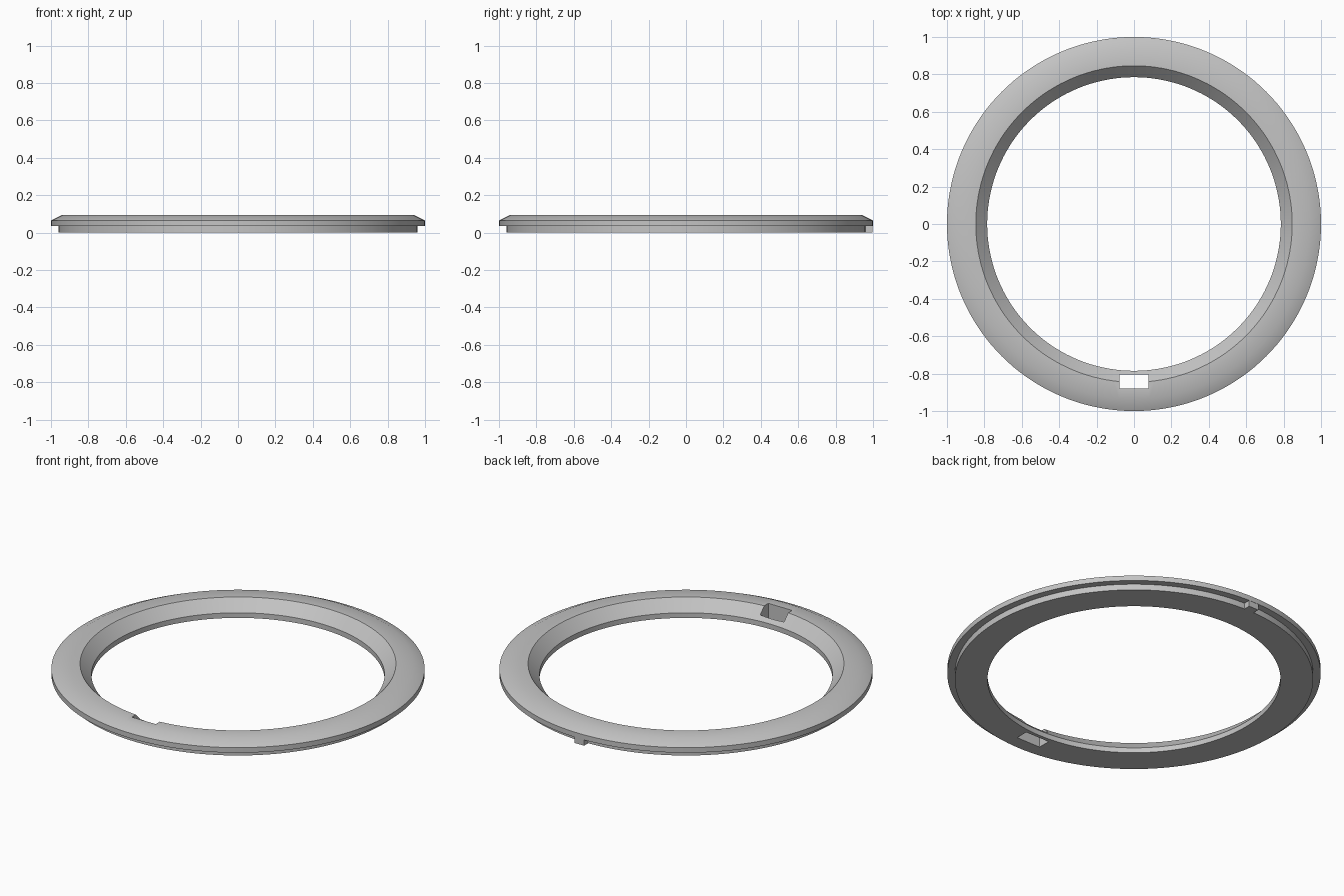
import bpy, bmesh, math

cube = bpy.data.objects.get("Cube")
if cube:
    bpy.data.objects.remove(cube, do_unlink=True)

# Single grey material
grey = bpy.data.materials.new("plain_grey")
grey.use_nodes = True
colour = (0.55, 0.55, 0.55, 1)
grey.diffuse_color = colour
grey.node_tree.nodes["Principled BSDF"].inputs["Base Color"].default_value = colour


def add_object(name, bm):
    bmesh.ops.recalc_face_normals(bm, faces=bm.faces)
    mesh = bpy.data.meshes.new(name)
    bm.to_mesh(mesh)
    bm.free()
    mesh.materials.append(grey)
    obj = bpy.data.objects.new(name, mesh)
    bpy.context.collection.objects.link(obj)
    return obj


def box(name, low, high):
    bm = bmesh.new()
    bmesh.ops.create_cube(bm, size=1)
    for v in bm.verts:
        v.co = [(a + b) / 2 + c * (b - a) for a, b, c in zip(low, high, v.co)]
    return add_object(name, bm)


def revolve(name, profile, segments):
    bm = bmesh.new()
    rings = []
    for i in range(segments):
        a = 2 * math.pi * i / segments
        rings.append([bm.verts.new((r * math.cos(a), r * math.sin(a), z)) for r, z in profile])
    n = len(profile)
    for i in range(segments):
        here, there = rings[i], rings[(i + 1) % segments]
        for j in range(n):
            k = (j + 1) % n
            bm.faces.new((here[j], there[j], there[k], here[k]))
    return add_object(name, bm)


# Ring body: stepped base, chamfered rim, flat crown, sloped inner wall
profile = [(0.785, 0), (0.96, 0), (0.96, 0.035), (1, 0.035), (1, 0.065),
           (0.938, 0.095), (0.846, 0.095), (0.785, 0.03)]
ring = revolve("ring_body", profile, 144)

# Rectangular slot through the front
cutter = box("slot_cutter", (-0.078, -0.88, -0.1), (0.078, -0.805, 0.2))
cutter.hide_render = True
cut = ring.modifiers.new("slot", "BOOLEAN")
cut.operation = "DIFFERENCE"
cut.solver = "EXACT"
cut.object = cutter
bpy.ops.object.select_all(action="DESELECT")
bpy.context.view_layer.objects.active = ring
ring.select_set(True)
bpy.ops.object.modifier_apply(modifier=cut.name)
bpy.data.objects.remove(cutter, do_unlink=True)
bpy.ops.object.shade_smooth_by_angle(angle=math.radians(30))

# Small locating tab under the rim at the back
box("back_tab", (-0.032, 0.94, 0), (0.032, 0.998, 0.036))
